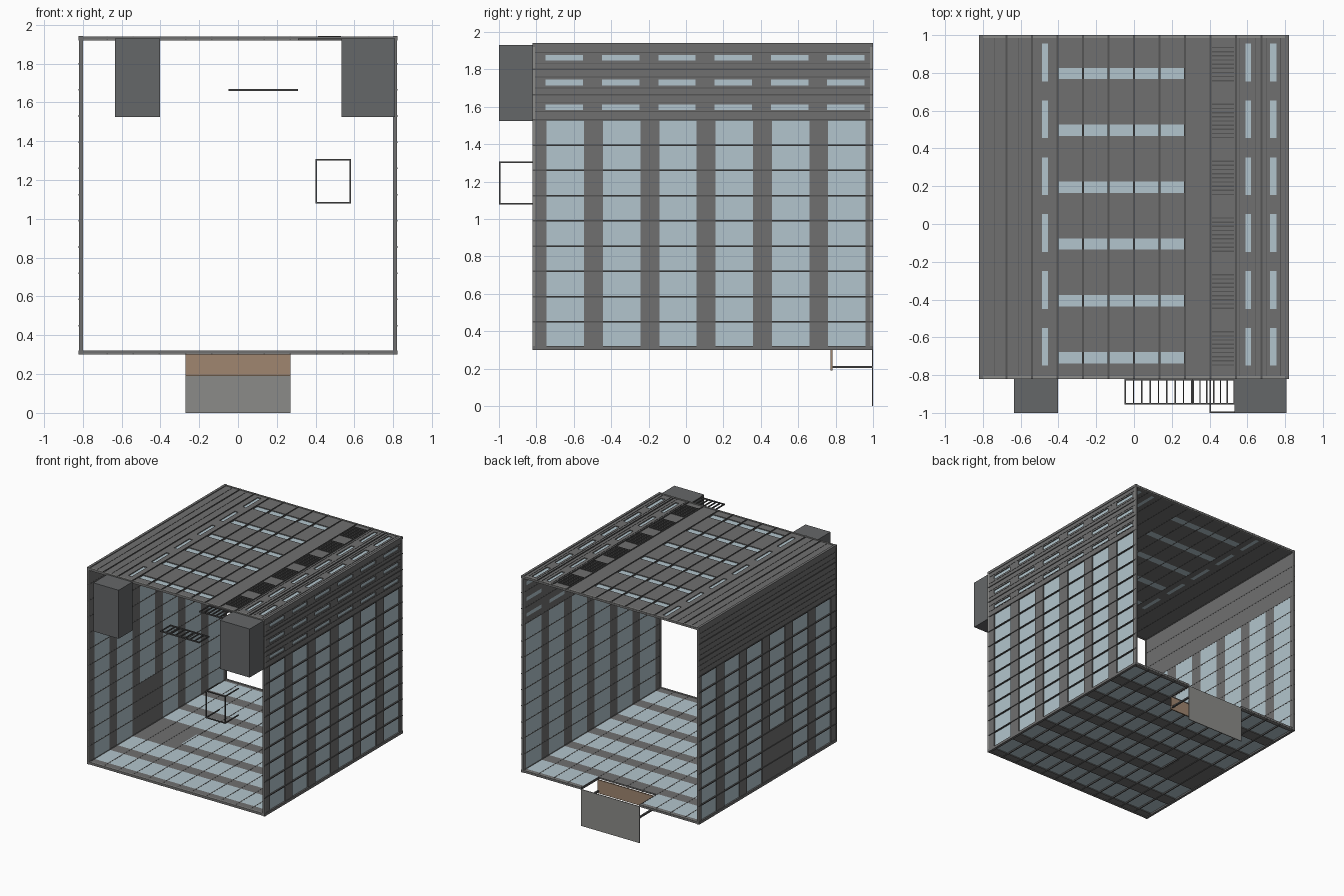
import bpy, bmesh
from mathutils import Matrix, Vector

if "Cube" in bpy.data.objects:
    bpy.data.objects.remove(bpy.data.objects["Cube"])

def mat(name, rgb):
    m = bpy.data.materials.new(name)
    m.diffuse_color = (*rgb, 1)
    m.use_nodes = True
    m.node_tree.nodes["Principled BSDF"].inputs["Base Color"].default_value = m.diffuse_color
    return m

GREY = mat("panel_grey", (0.16, 0.16, 0.16))
DARK = mat("box_grey", (0.13, 0.135, 0.14))
RAIL = mat("rail_grey", (0.09, 0.09, 0.09))
PALE = mat("pale_grey", (0.26, 0.26, 0.25))
GLASS = mat("window_blue", (0.45, 0.56, 0.61))
BROWN = mat("tan_board", (0.35, 0.24, 0.16))

def boxes(name, items, material):
    """One object from a list of (low corner, high corner) boxes."""
    bm = bmesh.new()
    for a, b in items:
        lo = Vector([min(p, q) for p, q in zip(a, b)])
        hi = Vector([max(p, q) for p, q in zip(a, b)])
        bmesh.ops.create_cube(bm, size=1, matrix=Matrix.Translation((lo + hi) / 2)
                              @ Matrix.Diagonal((*(hi - lo), 1)))
    me = bpy.data.meshes.new(name)
    bm.to_mesh(me)
    bm.free()
    me.materials.append(material)
    ob = bpy.data.objects.new(name, me)
    bpy.context.collection.objects.link(ob)
    return ob

# Map (across, along y, outward depth) onto each of the four sides
SIDES = {
    "right_wall": lambda u, y, d: (0.802 + d, y, u),
    "left_wall": lambda u, y, d: (-0.802 - d, y, u),
    "floor": lambda u, y, d: (u, y, 0.320 - d),
    "roof": lambda u, y, d: (u, y, 1.922 + d),
}
Y0, Y1 = -0.82, 1.0

def columns(start, width, skip=()):
    return [(start + 0.301 * i, start + 0.301 * i + width) for i in range(6) if i not in skip]

MAIN = columns(-0.745, 0.2)
PATCH = columns(-0.745, 0.2, (2,))
SLOTS = columns(-0.75, 0.2)
SKY = columns(-0.738, 0.06)

def side(name, bands, rails, thin=()):
    """Bands are (from, to, window columns, end y); windows sit recessed."""
    f = SIDES[name]
    solid, glass, ribs = [], [], []
    for u0, u1, cols, end in bands:
        y = Y0
        for a, b in cols:
            solid.append((f(u0, y, 0.002), f(u1, a, 0.014)))
            glass.append((f(u0, a, 0.002), f(u1, b, 0.007)))
            y = b
        if end > y:
            solid.append((f(u0, y, 0.002), f(u1, end, 0.014)))
    for u, end in rails:
        ribs.append((f(u - 0.004, Y0, 0.001), f(u + 0.004, end, 0.019)))
    for u in thin:
        ribs.append((f(u - 0.002, Y0, 0.012), f(u + 0.002, Y1, 0.016)))
    boxes(name + "_panels", solid, GREY)
    boxes(name + "_windows", glass, GLASS)
    boxes(name + "_rails", ribs, RAIL)

zr = [(0.315 + 0.135 * k, Y1) for k in range(1, 12)]

# Right wall: tall glazing with three rows of slots above
side("right_wall", [(0.32, 1.53, MAIN, Y1), (1.53, 1.583, [], Y1), (1.583, 1.612, SLOTS, Y1),
                    (1.612, 1.715, [], Y1), (1.715, 1.745, SLOTS, Y1), (1.745, 1.847, [], Y1),
                    (1.847, 1.877, SLOTS, Y1), (1.877, 1.922, [], Y1)],
     zr, (1.575, 1.625, 1.70, 1.76, 1.83, 1.89))

# Left wall: glazing with one solid patch, plain cladding above
side("left_wall", [(0.32, 0.72, PATCH, Y1), (0.72, 1.53, MAIN, Y1), (1.53, 1.922, [], Y1)],
     zr, (1.575, 1.62, 1.705, 1.75, 1.84, 1.885))

# Floor: glazed strips with a solid patch and a stairwell at the back
HOLE = 0.77
side("floor", [(-0.802, -0.42, PATCH, Y1), (-0.42, -0.27, MAIN, Y1),
               (-0.27, 0.27, MAIN[:5], HOLE), (0.27, 0.802, MAIN, Y1)],
     [(0.135 * k, HOLE if abs(k) < 2 else Y1) for k in range(-5, 6)])

# Roof: central skylights and slot rows
side("roof", [(-0.802, -0.487, [], Y1), (-0.487, -0.455, SLOTS, Y1), (-0.455, -0.402, [], Y1),
              (-0.402, 0.27, SKY, Y1), (0.27, 0.59, [], Y1), (0.59, 0.62, SLOTS, Y1),
              (0.62, 0.72, [], Y1), (0.72, 0.755, SLOTS, Y1), (0.755, 0.802, [], Y1)],
     [(0.135 * k, Y1) for k in range(-5, 6)], (-0.74, -0.61, 0.56, 0.645, 0.70, 0.775))

# Corner beams along the four long edges
boxes("corner_beams", [((sx * 0.80, Y0, z), (sx * 0.821, Y1, z + 0.022))
                       for sx in (-1, 1) for z in (0.30, 1.92)], GREY)

# End frames around both openings
end = []
for y in (Y0, 0.985):
    for sx in (-1, 1):
        end.append(((sx * 0.80, y, 0.302), (sx * 0.82, y + 0.014, 1.94)))
    end.append(((-0.80, y, 1.92), (0.80, y + 0.014, 1.94)))
    if y < 0:
        end.append(((-0.80, y, 0.302), (0.80, y + 0.014, 0.322)))
    else:
        end += [((s * 0.27, y, 0.302), (s * 0.80, y + 0.014, 0.322)) for s in (-1, 1)]
boxes("end_frames", end, PALE)

# Roof louvres
boxes("roof_louvres", [((0.412, a + 0.022 * i, 1.934), (0.53, a + 0.022 * i + 0.007, 1.942))
                       for a, b in SLOTS for i in range(9)], RAIL)

# Hanging front boxes
boxes("front_box_left", [((-0.635, -1.0, 1.525), (-0.402, -0.82, 1.93))], DARK)
boxes("front_box_right", [((0.533, -1.0, 1.525), (0.808, -0.82, 1.93))], DARK)

# Slatted front shelves
def shelf(name, x0, x1, z, n):
    bars = [((x0, y, z - 0.005), (x1, y + 0.008, z + 0.005)) for y in (-0.955, -0.828)]
    for i in range(n):
        x = x0 + (x1 - x0 - 0.007) * i / (n - 1)
        bars.append(((x, -0.95, z - 0.005), (x + 0.007, -0.82, z + 0.005)))
    boxes(name, bars, RAIL)

shelf("lower_slatted_shelf", -0.05, 0.31, 1.665, 9)
shelf("upper_slatted_shelf", 0.31, 0.533, 1.925, 7)

# Open wire frame projecting from the front
w = 0.008
X, Z = (0.40, 0.574), (1.078, 1.30)
wire = [((x, -1.0, Z[0]), (x + w, -1.0 + w, Z[1] + w)) for x in X]
wire += [((X[0], -1.0, z), (X[1] + w, -1.0 + w, z + w)) for z in Z]
wire += [((x, -1.0, z), (x + w, -0.82, z + w)) for x in X for z in Z]
boxes("wire_frame", wire, RAIL)

# Stairwell: tan board, side bars and back panel
boxes("stair_board", [((-0.27, 0.772, 0.19), (0.27, 0.782, 0.302))], BROWN)
boxes("stair_back_panel", [((-0.27, 0.994, 0.0), (0.27, 1.0, 0.305))], PALE)
boxes("stair_side_bars", [((s * 0.255, 0.775, 0.203), (s * 0.27, 0.995, 0.215))
                          for s in (-1, 1)], RAIL)
